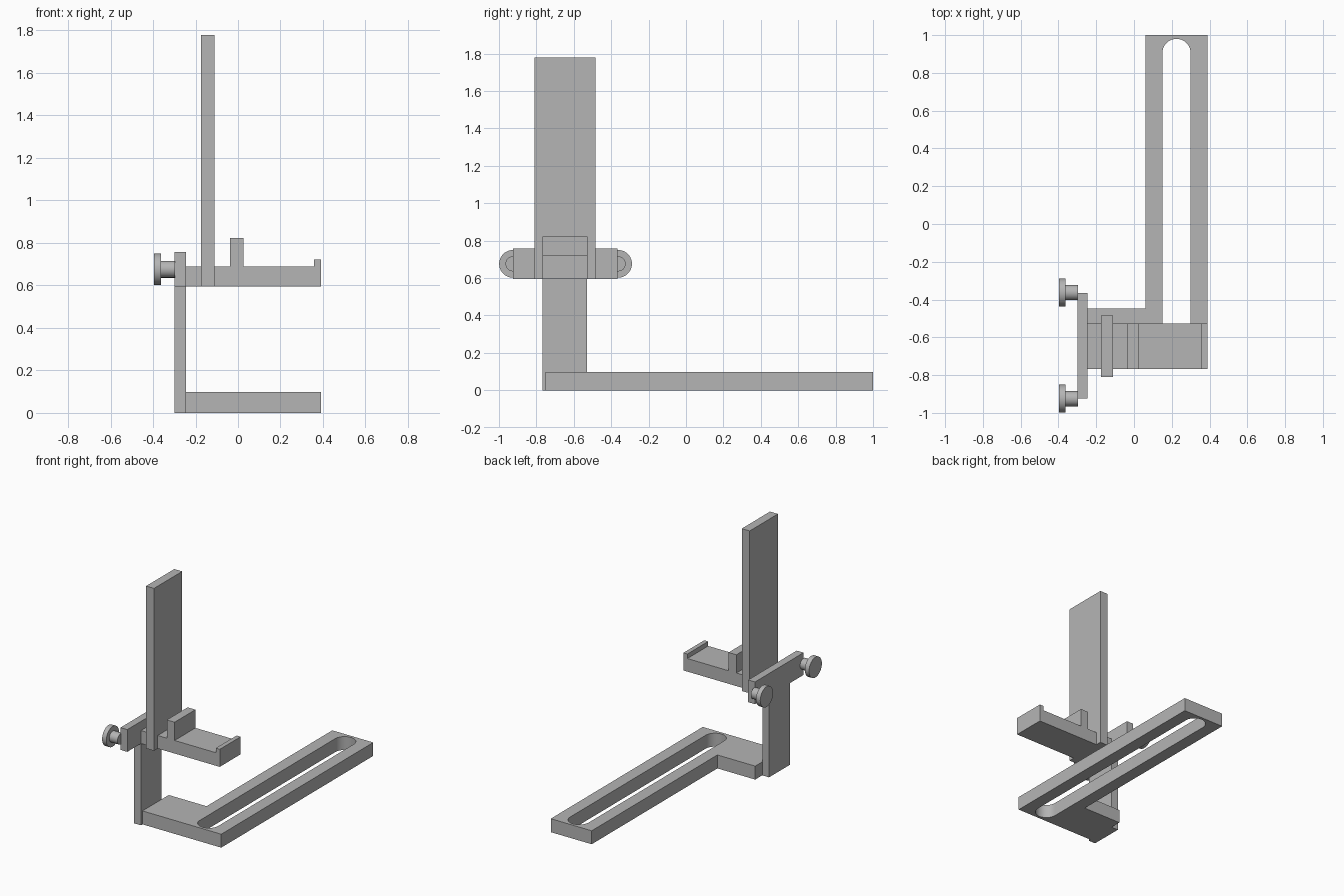
import bpy
import bmesh
from math import pi, sin, cos
from mathutils import Matrix, Vector

if "Cube" in bpy.data.objects:
    bpy.data.objects.remove(bpy.data.objects["Cube"], do_unlink=True)

# Single matte grey
grey = bpy.data.materials.new("plain grey")
grey.use_nodes = True
colour = (0.46, 0.46, 0.46, 1)
grey.diffuse_color = colour
grey.node_tree.nodes["Principled BSDF"].inputs["Base Color"].default_value = colour


def finish(name, bm):
    bmesh.ops.recalc_face_normals(bm, faces=bm.faces)
    mesh = bpy.data.meshes.new(name)
    bm.to_mesh(mesh)
    bm.free()
    mesh.materials.append(grey)
    obj = bpy.data.objects.new(name, mesh)
    bpy.context.collection.objects.link(obj)
    return obj


def extrude_outline(name, loops, place, depth):
    """Fill closed outlines (later ones are holes) and extrude along a vector."""
    bm = bmesh.new()
    for loop in loops:
        verts = [bm.verts.new(place(a, b)) for a, b in loop]
        for v, w in zip(verts, verts[1:] + verts[:1]):
            bm.edges.new((v, w))
    bmesh.ops.triangle_fill(bm, edges=bm.edges[:], use_beauty=True)
    bmesh.ops.dissolve_limit(bm, angle_limit=0.01, verts=[], edges=bm.edges[:])
    ext = bmesh.ops.extrude_face_region(bm, geom=bm.faces[:], use_keep_orig=True)
    moved = [g for g in ext["geom"] if isinstance(g, bmesh.types.BMVert)]
    bmesh.ops.translate(bm, verts=moved, vec=Vector(depth))
    return finish(name, bm)


def box(name, lo, hi):
    bm = bmesh.new()
    lo, hi = Vector(lo), Vector(hi)
    bmesh.ops.create_cube(bm, size=1, matrix=Matrix.Translation((lo + hi) / 2)
                          @ Matrix.Diagonal((*(hi - lo), 1)))
    return finish(name, bm)


def smooth(obj):
    bpy.ops.object.select_all(action="DESELECT")
    obj.select_set(True)
    bpy.context.view_layer.objects.active = obj
    bpy.ops.object.shade_smooth_by_angle(angle=pi / 6)


# L-shaped base with a long rounded slot
LEFT, INNER, BOTTOM = 0.39, -0.245, 0.595
base_outline = [(INNER, -0.75), (LEFT, -0.75), (LEFT, 1), (0.06, 1),
                (0.06, -0.447), (INNER, -0.447)]
slot_x, slot_r = 0.225, 0.075
steps = 20
slot = []
for centre, start in ((0.905, 0), (-0.655, pi)):
    for i in range(steps + 1):
        a = start + pi * i / steps
        slot.append((slot_x + slot_r * cos(a), centre + slot_r * sin(a)))
base = extrude_outline("slotted_base", [base_outline, slot],
                       lambda x, y: (x, y, 0), (0, 0, 0.098))
smooth(base)

# T-shaped upright: post with a crossbar on top
extrude_outline("upright_post",
                [[(-0.768, 0), (-0.528, 0), (-0.528, BOTTOM), (-0.366, BOTTOM),
                  (-0.366, 0.757), (-0.925, 0.757), (-0.925, BOTTOM), (-0.768, BOTTOM)]],
                lambda y, z: (-0.3, y, z), (-0.3 * -1 + INNER, 0, 0))

# Shelf with a stop block and an end lip
extrude_outline("shelf",
                [[(INNER, BOTTOM), (LEFT, BOTTOM), (LEFT, 0.723), (0.358, 0.723),
                  (0.358, 0.69), (0.026, 0.69), (0.026, 0.823), (-0.037, 0.823),
                  (-0.037, 0.69), (INNER, 0.69)]],
                lambda x, z: (x, -0.767, z), (0, 0.24, 0))

# Tall back plate standing through the shelf
box("tall_plate", (-0.174, -0.81, BOTTOM), (-0.11, -0.485, 1.778))

# Thumb screws at both crossbar ends
for name, y in (("front_thumb_screw", -0.925), ("rear_thumb_screw", -0.363)):
    bm = bmesh.new()
    for x0, x1, radius in ((-0.396, -0.362, 0.074), (-0.362, -0.296, 0.04)):
        place = (Matrix.Translation(((x0 + x1) / 2, y, 0.676))
                 @ Matrix.Rotation(pi / 2, 4, "Y"))
        bmesh.ops.create_cone(bm, cap_ends=True, segments=40, radius1=radius,
                              radius2=radius, depth=x1 - x0, matrix=place)
    smooth(finish(name, bm))
